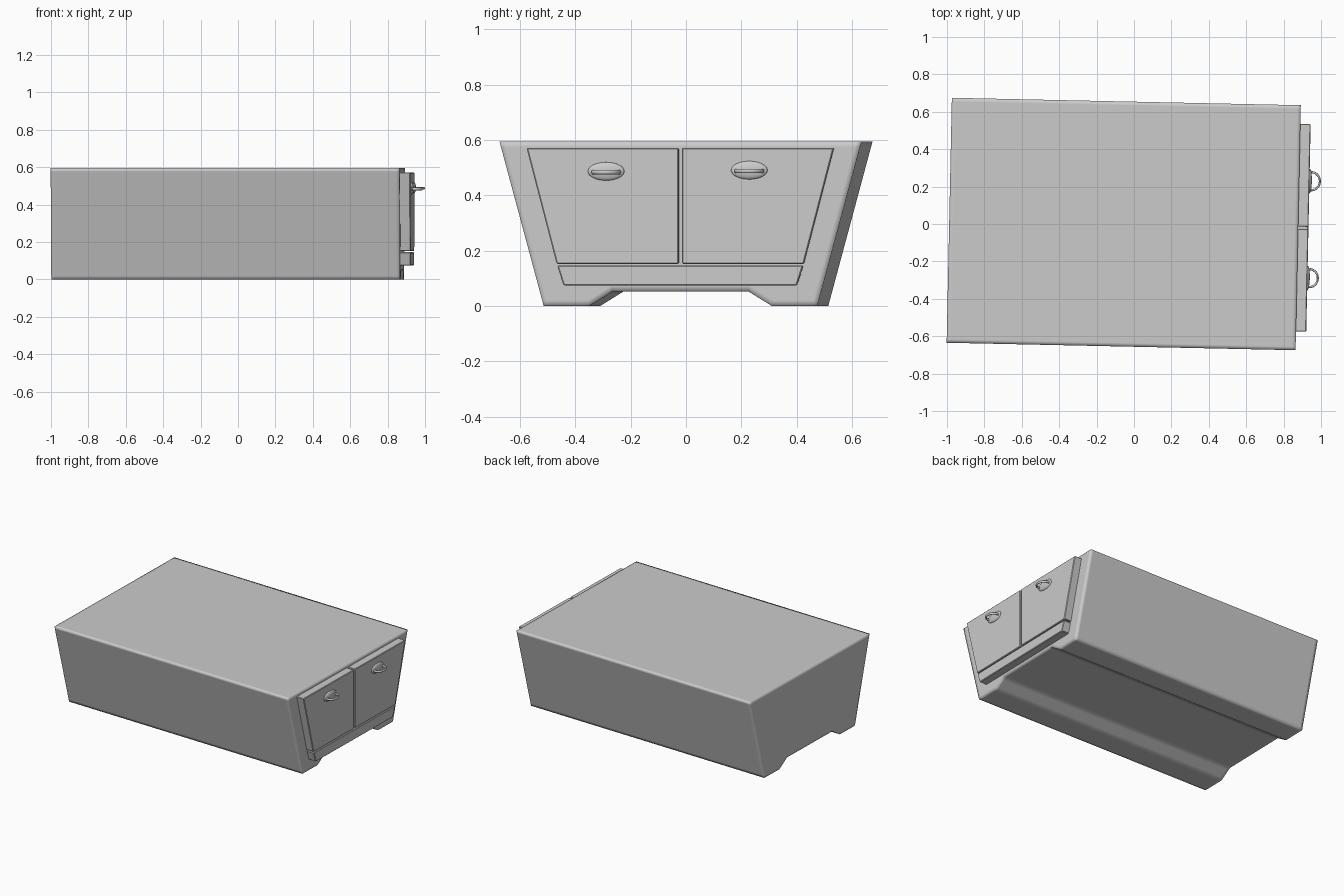
import bpy, bmesh, math
from mathutils import Matrix

if "Cube" in bpy.data.objects:
    bpy.data.objects.remove(bpy.data.objects["Cube"])

# whole model sits slightly turned about z
PLACE = Matrix.Translation((-0.055, 0.0, 0.0)) @ Matrix.Rotation(math.radians(-1.22), 4, 'Z')
FRONT = 0.933      # end face of the body
FACE = 0.988       # outer face of the doors


def finish(name, bm, smooth):
    bmesh.ops.recalc_face_normals(bm, faces=bm.faces[:])
    for f in bm.faces:
        f.smooth = smooth
    mesh = bpy.data.meshes.new(name)
    bm.to_mesh(mesh)
    bm.free()
    ob = bpy.data.objects.new(name, mesh)
    bpy.context.collection.objects.link(ob)
    ob.matrix_world = PLACE
    return ob


def prism(name, profile, x0, x1, bevel, square=False):
    """Extrude a (y, z) profile along x and bevel its edges."""
    bm = bmesh.new()
    a = [bm.verts.new((x0, y, z)) for y, z in profile]
    b = [bm.verts.new((x1, y, z)) for y, z in profile]
    bm.faces.new(a)
    bm.faces.new(b[::-1])
    n = len(a)
    for i in range(n):
        j = (i + 1) % n
        bm.faces.new((a[i], b[i], b[j], a[j]))
    ob = finish(name, bm, square)
    mod = ob.modifiers.new("edges", 'BEVEL')
    mod.width = bevel
    mod.segments = 2 if square else 1
    mod.profile = 1.0 if square else 0.5
    mod.limit_method = 'ANGLE'
    mod.angle_limit = math.radians(25)
    return ob


# tapered body with a channel underneath
half = [(0.245, 0.053), (0.33, 0.0), (0.495, 0.0), (0.655, 0.595)]
body = half + [(-y, z) for y, z in reversed(half)]
prism("cabinet_body", body, -FRONT, FRONT, 0.02, square=True)

# doors and lower rail
for side, label in ((-1, "left"), (1, "right")):
    door = [(0.006, 0.152), (0.447, 0.152), (0.556, 0.572), (0.006, 0.572)]
    prism(label + "_door", [(side * y, z) for y, z in door], FRONT - 0.004, FACE, 0.004)
rail = [(-0.422, 0.074), (0.422, 0.074), (0.445, 0.146), (-0.445, 0.146)]
prism("lower_rail", rail, FRONT - 0.004, FACE, 0.004)


def pull(label, y, z):
    # oval mounting plate
    bm = bmesh.new()
    bmesh.ops.create_uvsphere(bm, u_segments=32, v_segments=16, radius=1.0)
    bmesh.ops.transform(bm, verts=bm.verts[:], matrix=Matrix.Translation((FACE, y, z))
                        @ Matrix.Diagonal((0.013, 0.066, 0.033, 1)))
    finish(label + "_handle_plate", bm, True)
    # bowed grip lying in the horizontal plane
    bm = bmesh.new()
    rings, steps, sides = [], 20, 10
    for i in range(steps + 1):
        t = math.radians(-15 + 210 * i / steps)
        row = []
        for k in range(sides):
            p = 2 * math.pi * k / sides
            r = 0.048 + 0.006 * math.cos(p)
            row.append(bm.verts.new((FACE + 0.011 + r * 0.93 * math.sin(t),
                                     y + r * math.cos(t),
                                     z - 0.003 + 0.008 * math.sin(p))))
        rings.append(row)
    for a, b in zip(rings, rings[1:]):
        for k in range(sides):
            m = (k + 1) % sides
            bm.faces.new((a[k], a[m], b[m], b[k]))
    bm.faces.new(rings[0])
    bm.faces.new(rings[-1])
    finish(label + "_handle_grip", bm, True)


pull("left", -0.268, 0.487)
pull("right", 0.25, 0.491)
